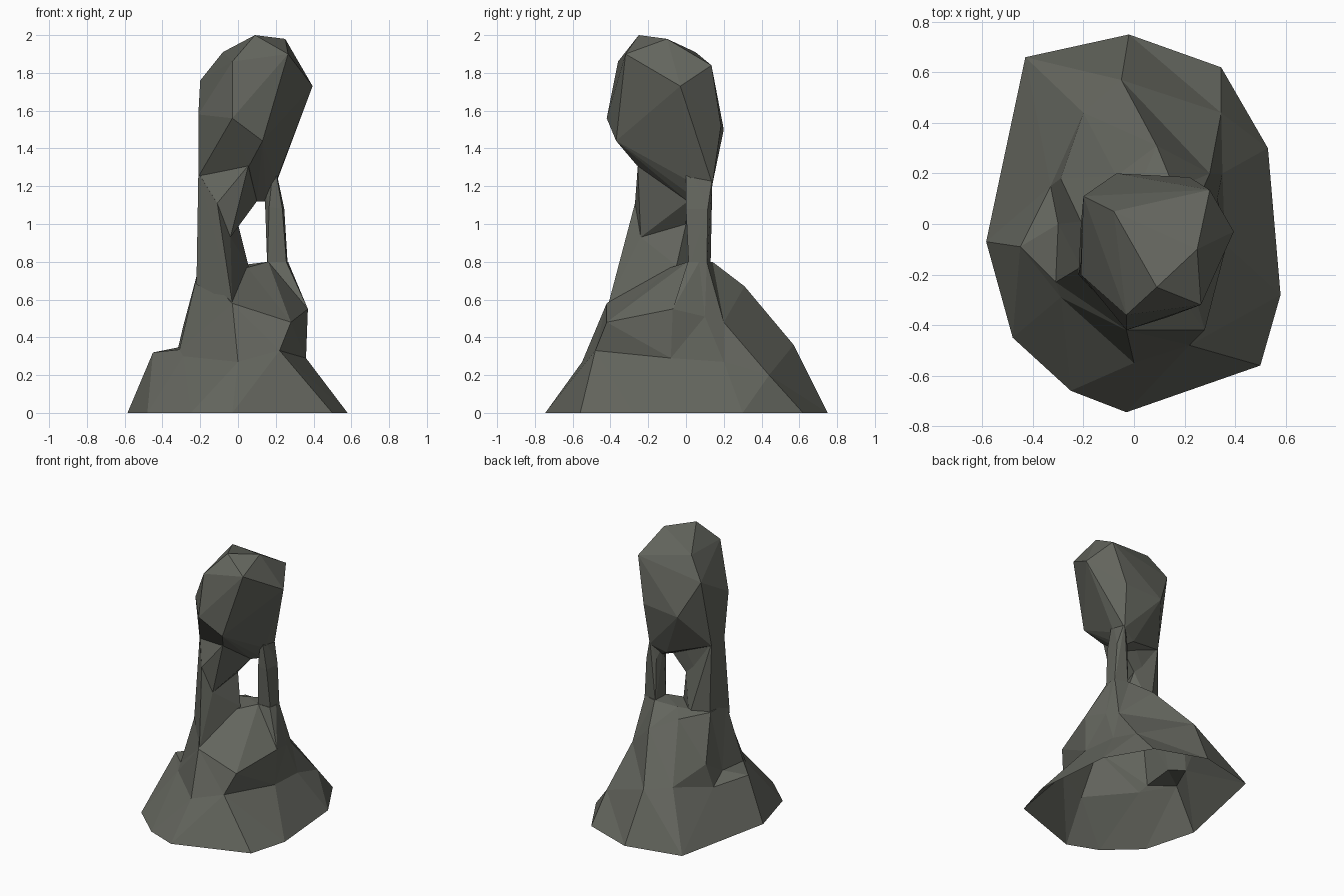
import bpy, bmesh

if "Cube" in bpy.data.objects:
    bpy.data.objects.remove(bpy.data.objects["Cube"])

stone = bpy.data.materials.new("grey_green_stone")
stone.diffuse_color = (0.125, 0.13, 0.11, 1)
stone.use_nodes = True
stone.node_tree.nodes["Principled BSDF"].inputs["Base Color"].default_value = stone.diffuse_color


def add_object(name, bm):
    bmesh.ops.recalc_face_normals(bm, faces=bm.faces[:])
    me = bpy.data.meshes.new(name)
    bm.to_mesh(me)
    bm.free()
    me.materials.append(stone)
    ob = bpy.data.objects.new(name, me)
    bpy.context.collection.objects.link(ob)
    return ob


def boulder(name, *points):
    """Faceted rock chunk: convex hull of a few corner points."""
    bm = bmesh.new()
    for p in points:
        bm.verts.new(p)
    res = bmesh.ops.convex_hull(bm, input=bm.verts[:])
    junk = {v for v in res["geom_interior"] + res["geom_unused"]
            if isinstance(v, bmesh.types.BMVert)}
    bmesh.ops.delete(bm, geom=list(junk), context="VERTS")
    return add_object(name, bm)


def loft(name, *rings):
    """Closed skin through rings with equal point counts."""
    bm = bmesh.new()
    loops = [[bm.verts.new(p) for p in ring] for ring in rings]
    n = len(loops[0])
    for lo, hi in zip(loops, loops[1:]):
        for i in range(n):
            j = (i + 1) % n
            bm.faces.new((lo[i], lo[j], hi[j], hi[i]))
    bm.faces.new(loops[0][::-1])
    bm.faces.new(loops[-1])
    bmesh.ops.triangulate(bm, faces=bm.faces[:])
    return add_object(name, bm)


# flared base: ground rim, ledge, shoulder, top (counter-clockwise from the front)
rim = [(-.03, -.745), (.5, -.56), (.58, -.28), (.53, .3), (.345, .62),
       (-.02, .75), (-.43, .66), (-.585, -.07), (-.48, -.45), (-.25, -.66)]
ledge = [(0, -.55, .27), (.22, -.48, .33), (.36, -.08, .29), (.35, .2, .27), (.345, .44, .2),
         (-.05, .57, .36), (-.2, .44, .365), (-.33, .15, .29), (-.45, -.09, .32),
         (-.29, -.29, .3)]
shoulder = [(-.03, -.42, .58), (.28, -.42, .48), (.37, -.07, .55), (.33, .1, .51),
            (.3, .2, .48), (.09, .31, .67), (-.07, .19, .74), (-.29, .18, .46),
            (-.3, .0, .35), (-.31, -.23, .335)]
top = [(.05, -.08, .77), (.16, .01, .8), (.255, .01, .8), (.265, .07, .8), (.26, .11, .8),
       (.16, .14, .8), (0, .1, .78), (-.21, .01, .76), (-.21, -.06, .76), (-.21, -.17, .76)]
base = loft("base", [(x, y, 0) for x, y in rim], ledge, shoulder, top)

# thick pillar on the left of the window
left_pillar = boulder("left_pillar",
                      (-.03, -.41, .58), (.055, -.09, .64), (.055, -.05, .78),
                      (-.2, .01, .68), (-.22, -.2, .68), (-.08, .08, .72),
                      (0, 0, 1.0), (-.04, -.24, .93), (-.11, -.27, 1.11),
                      (-.21, 0, 1.27), (-.21, -.15, 1.27))

# overhanging brow joining that pillar to the head
brow = boulder("brow",
               (-.11, -.27, 1.11), (-.04, -.24, .93), (0, 0, 1.0), (-.1, 0, 1.0),
               (-.15, -.12, 1.0), (.055, -.255, 1.31), (.1, .01, 1.12), (-.21, -.15, 1.26),
               (-.21, 0, 1.26), (.05, .02, 1.28))

# thin pillar on the right of the window
right_pillar = boulder("right_pillar",
                       (.155, .015, .77), (.258, .015, .77), (.264, .11, .77), (.16, .13, .77),
                       (.165, .0, 1.09), (.235, .0, 1.08), (.245, .115, 1.08),
                       (.16, .12, 1.1), (.2, .14, 1.25), (.19, .0, 1.34), (.14, .06, 1.2))

# leaning head with its neck, which closes the window from above
head = boulder("head",
               (.06, -.26, 1.31), (-.21, -.15, 1.25), (-.21, 0, 1.25), (.2, .14, 1.21),
               (.1, .01, 1.12), (.15, .07, 1.12), (.2, .03, 1.22), (.09, .1, 1.16),
               (.13, -.37, 1.44), (-.03, -.42, 1.56), (-.21, -.2, 1.58),
               (-.2, .11, 1.76), (-.07, .2, 1.5), (.22, .185, 1.52), (.395, -.03, 1.73),
               (.3, .135, 1.84), (.265, -.32, 1.9), (-.03, -.36, 1.86), (.09, -.25, 2.0),
               (.25, -.1, 1.98), (-.08, .05, 1.91))

# fuse the chunks into one rock
chunks = [left_pillar, brow, right_pillar, head]
for c in chunks:
    m = base.modifiers.new("fuse_" + c.name, "BOOLEAN")
    m.operation, m.solver, m.object = "UNION", "EXACT", c
bpy.context.view_layer.update()
fused = bpy.data.meshes.new_from_object(
    base.evaluated_get(bpy.context.evaluated_depsgraph_get()))
base.modifiers.clear()
for c in chunks:
    bpy.data.objects.remove(c)

# the rock is open underneath
bm = bmesh.new()
bm.from_mesh(fused)
floor = [f for f in bm.faces if all(v.co.z < .001 for v in f.verts)]
bmesh.ops.delete(bm, geom=floor, context="FACES")
bm.to_mesh(fused)
bm.free()
base.data = fused
base.name = fused.name = "rock_arch_spire"
fused.materials.clear()
fused.materials.append(stone)
for p in fused.polygons:
    p.material_index = 0
    p.use_smooth = False
